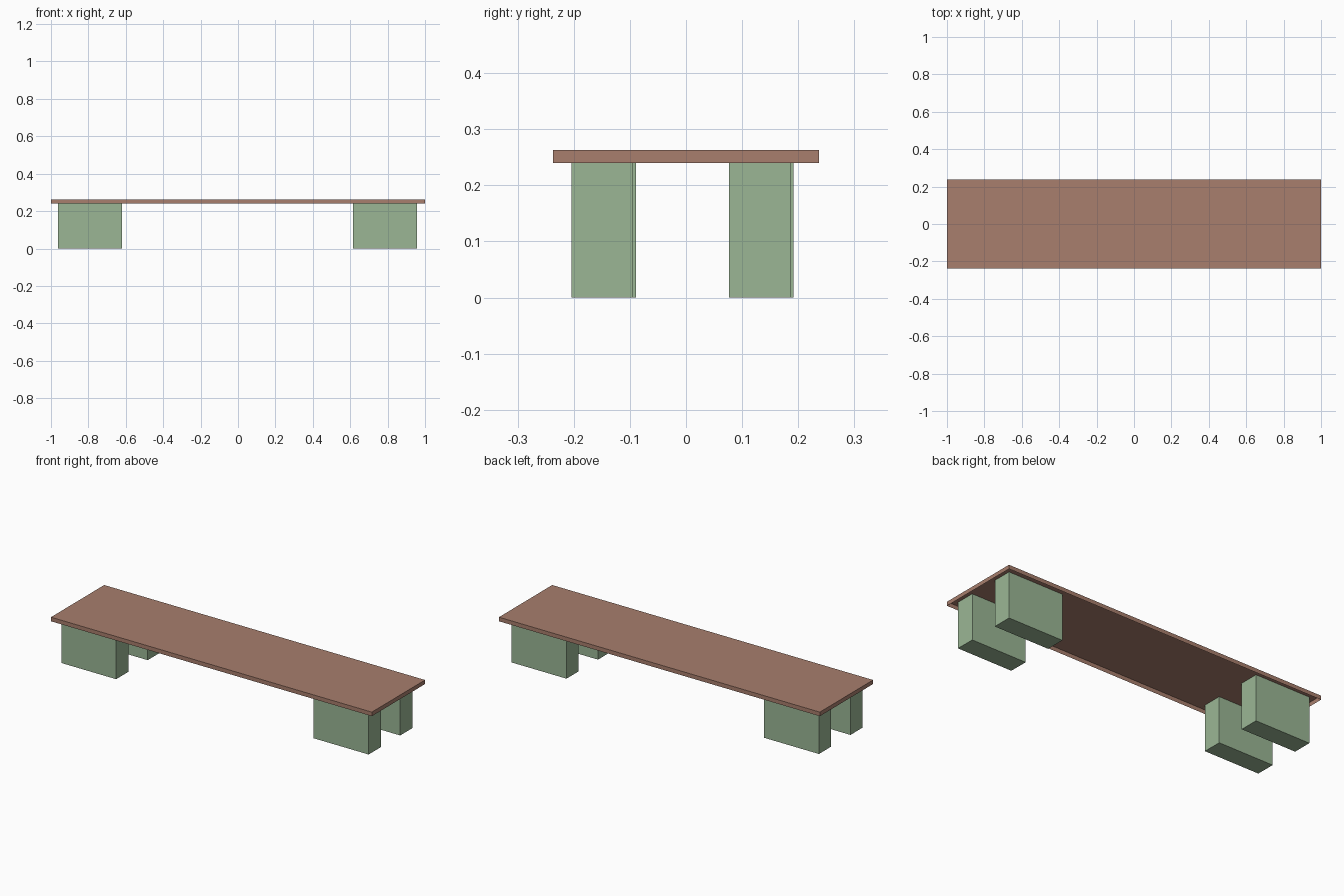
import bpy
import bmesh

if "Cube" in bpy.data.objects:
    bpy.data.objects.remove(bpy.data.objects["Cube"])


def material(name, rgb):
    mat = bpy.data.materials.new(name)
    mat.diffuse_color = (*rgb, 1.0)
    mat.use_nodes = True
    mat.node_tree.nodes["Principled BSDF"].inputs["Base Color"].default_value = mat.diffuse_color
    return mat


def box(name, lo, hi, mat, open_bottom=False):
    """Axis-aligned box between two corners, optionally without its underside."""
    bm = bmesh.new()
    bmesh.ops.create_cube(bm, size=1.0)
    for v in bm.verts:
        v.co = [lo[i] + (v.co[i] + 0.5) * (hi[i] - lo[i]) for i in range(3)]
    bm.normal_update()
    if open_bottom:
        under = [f for f in bm.faces if f.normal.z < -0.9]
        bmesh.ops.delete(bm, geom=under, context='FACES_ONLY')
    mesh = bpy.data.meshes.new(name)
    bm.to_mesh(mesh)
    bm.free()
    mesh.materials.append(mat)
    obj = bpy.data.objects.new(name, mesh)
    bpy.context.collection.objects.link(obj)
    return obj


brown = material("warm brown", (0.392, 0.209, 0.153))
green = material("sage green", (0.328, 0.468, 0.301))

# Table top: a thin slab, hollow underneath
box("table_top", (-1.0, -0.237, 0.24), (1.0, 0.237, 0.263), brown, open_bottom=True)

# Four block legs running up into the hollow top; the left pair sits slightly further back
LEG_X, LEG_Y, LEG_TOP = 0.342, 0.109, 0.261
for side, x, shift in (("left", -0.963, 0.006), ("right", 0.615, 0.0)):
    for end, y in (("front", -0.204), ("back", 0.077)):
        box(f"{end}_{side}_leg", (x, y + shift, 0.0),
            (x + LEG_X, y + shift + LEG_Y, LEG_TOP), green)
